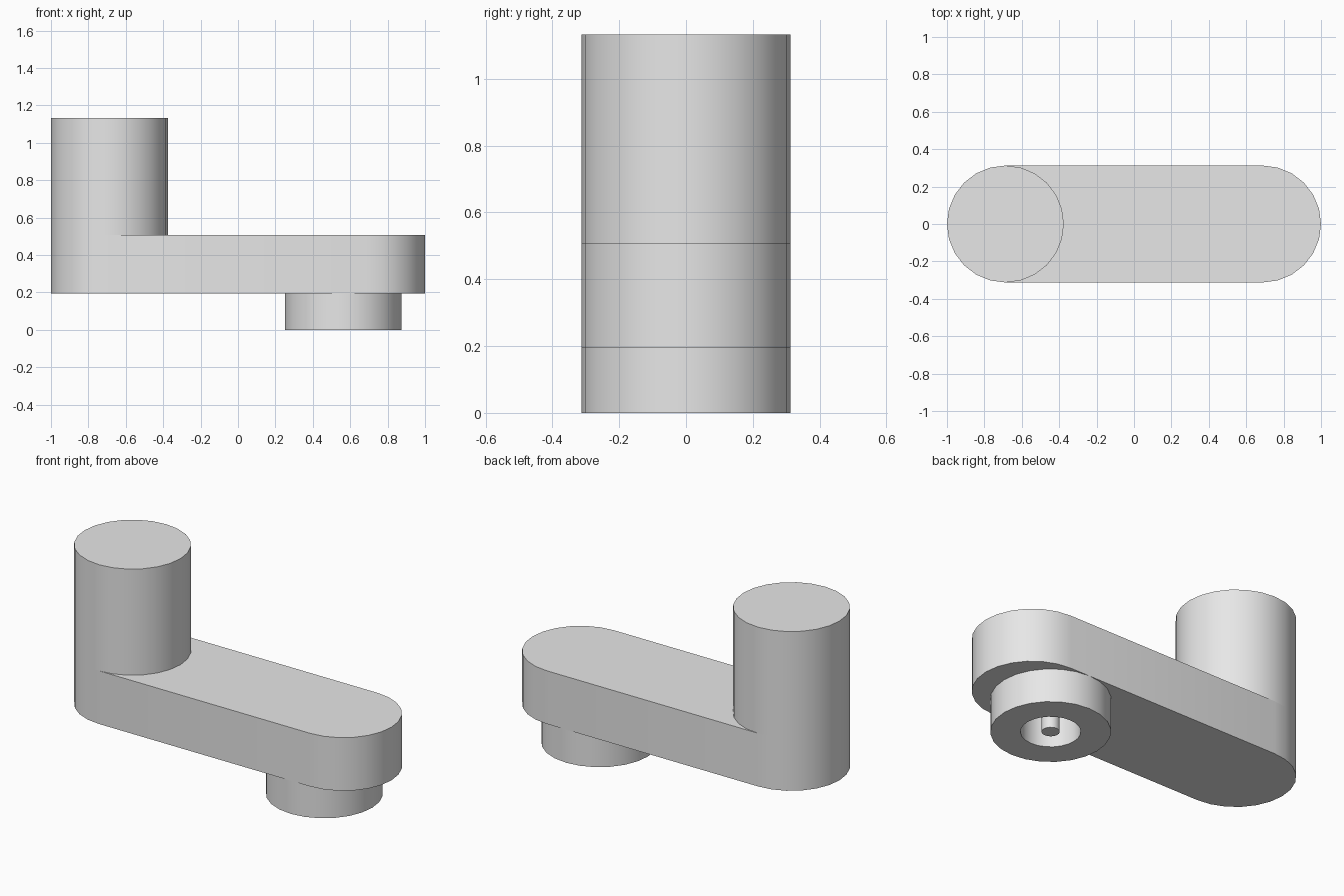
import bpy, bmesh
from math import sin, cos, pi, radians

R = 0.3125          # shared radius of arm ends, grip and socket
SIDES = 24
Z_ARM, Z_TOP, Z_GRIP = 0.195, 0.508, 1.133
X_GRIP, X_SOCKET = -0.6875, 0.5625

cube = bpy.data.objects.get("Cube")
if cube:
    bpy.data.objects.remove(cube, do_unlink=True)

grey = bpy.data.materials.new("light_grey")
grey.use_nodes = True
grey.diffuse_color = (0.8, 0.8, 0.8, 1)
grey.node_tree.nodes["Principled BSDF"].inputs["Base Color"].default_value = (0.8, 0.8, 0.8, 1)


def arc(cx, r, start=0, steps=SIDES):
    return [(cx + r * cos(start + 2 * pi * i / SIDES),
             r * sin(start + 2 * pi * i / SIDES)) for i in range(steps)]


def extrude(name, outline, z0, z1, hole=None):
    """Prism from an outline, with an optional matching through hole."""
    bm = bmesh.new()

    def ring(points, z):
        return [bm.verts.new((x, y, z)) for x, y in points]

    def bridge(a, b):
        for i in range(len(a)):
            j = (i + 1) % len(a)
            bm.faces.new((a[i], a[j], b[j], b[i]))

    low, high = ring(outline, z0), ring(outline, z1)
    bridge(low, high)
    if hole:
        hole_low, hole_high = ring(hole, z0), ring(hole, z1)
        bridge(high, hole_high)
        bridge(hole_high, hole_low)
        bridge(hole_low, low)
    else:
        bm.faces.new(high)
        bm.faces.new(low[::-1])
    bmesh.ops.recalc_face_normals(bm, faces=bm.faces)
    mesh = bpy.data.meshes.new(name)
    bm.to_mesh(mesh)
    bm.free()
    mesh.materials.append(grey)
    obj = bpy.data.objects.new(name, mesh)
    bpy.context.collection.objects.link(obj)
    bpy.ops.object.select_all(action='DESELECT')
    obj.select_set(True)
    bpy.context.view_layer.objects.active = obj
    bpy.ops.object.shade_smooth_by_angle(angle=radians(30))


# Crank arm with rounded ends
half = SIDES // 2 + 1
extrude("arm", arc(1 - R, R, -pi / 2, half) + arc(R - 1, R, pi / 2, half), Z_ARM, Z_TOP)

# Upright grip on one end
extrude("grip", arc(X_GRIP, R), Z_TOP, Z_GRIP)

# Hollow socket under the other end, with a centre pin
extrude("socket", arc(X_SOCKET, R), 0, Z_ARM, hole=arc(X_SOCKET, R / 2))
extrude("socket_pin", arc(X_SOCKET, 0.047), 0, Z_ARM)
